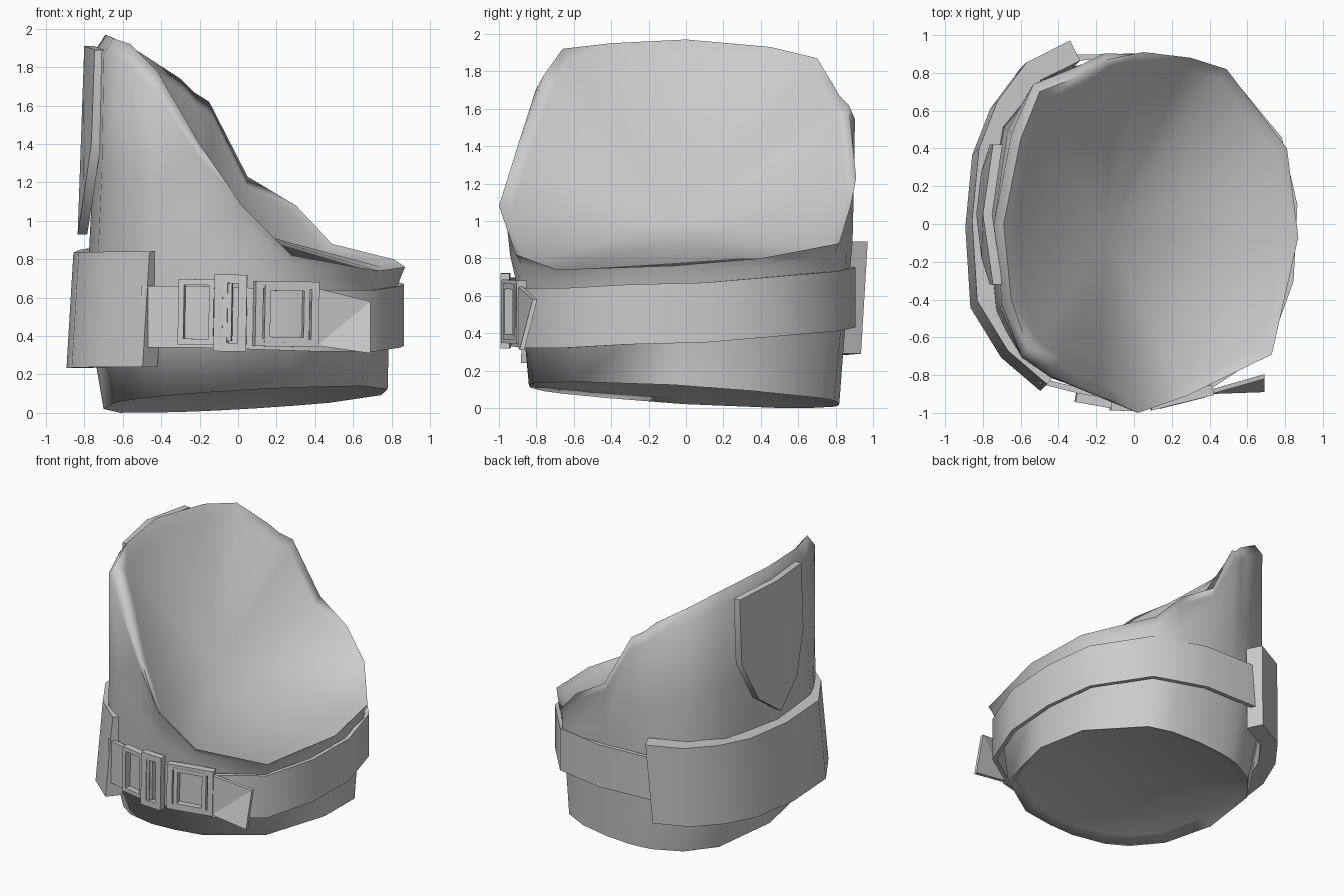
import bpy, bmesh
from math import radians, sin, cos, atan2, pi
from mathutils import Vector, Matrix

if "Cube" in bpy.data.objects:
    bpy.data.objects.remove(bpy.data.objects["Cube"])


def make(name, verts, faces, smooth=35):
    me = bpy.data.meshes.new(name)
    bm = bmesh.new()
    vs = [bm.verts.new(v) for v in verts]
    for f in faces:
        bm.faces.new([vs[i] for i in f])
    bmesh.ops.recalc_face_normals(bm, faces=bm.faces)
    bm.to_mesh(me)
    bm.free()
    ob = bpy.data.objects.new(name, me)
    bpy.context.collection.objects.link(ob)
    if smooth:
        bpy.ops.object.select_all(action='DESELECT')
        bpy.context.view_layer.objects.active = ob
        ob.select_set(True)
        bpy.ops.object.shade_smooth_by_angle(angle=radians(smooth))
    return ob


def oval(t, a, b, cx, cy, z, n=2.5):
    # point of a superellipse in the direction t
    c, s = cos(t), sin(t)
    r = (abs(c / a) ** n + abs(s / b) ** n) ** (-1 / n)
    return Vector((cx + r * c, cy + r * s, z))


# Cup body: slanted rolled rim, tapering wall, dished inside and underside
rim = [(.87, -.07, .76), (.81, .4, .80), (.49, .82, .88), (.3, .88, 1.08), (.05, .91, 1.23),
       (-.15, .87, 1.62), (-.23, .82, 1.67), (-.3, .78, 1.74), (-.5, .70, 1.87), (-.6, .45, 1.93),
       (-.69, 0, 1.97), (-.65, -.4, 1.95), (-.56, -.66, 1.92), (-.42, -.76, 1.78),
       (-.2, -.9, 1.4), (.02, -1.0, 1.08), (.28, -.91, .82), (.73, -.69, .74)]
rim = [Vector(p) for p in rim]
ang = [atan2(p.y, p.x) for p in rim]
floor_in = [oval(t, .66, .75, .04, -.01, .1 + .06 * cos(t + pi / 4)) for t in ang]
bottom = [oval(t, .74, .83, .04, -.01, .07 + .07 * cos(t + pi / 4)) for t in ang]
middle = [oval(t, .79, .87, 0, -.01, .55, 2.8) for t in ang]
half, under, inner = [], [], []
for m, r in zip(middle, rim):
    tall = max(0, min(1, (r.z - 1.1) / .6))
    p = m.lerp(r, .5)
    half.append(Vector((p.x * (1 + .02 * tall), p.y * (1 + .03 * tall), p.z)))
    p = m.lerp(r, .9)
    k = .985 + .075 * tall
    under.append(Vector((p.x * k, p.y * (k - .01), r.z - .05 - .03 * tall)))
    inner.append(Vector((r.x * (.92 - .02 * tall), r.y * .94, r.z - .04 - .04 * tall)))
rings = [floor_in, bottom, middle, half, under, rim, inner]
n = len(rim)
verts = [v for ring in rings for v in ring] + [(0, 0, .17), (-.15, -.07, 1.0)]
faces = []
for k in range(len(rings) - 1):
    for i in range(n):
        j = (i + 1) % n
        faces.append((k * n + i, k * n + j, (k + 1) * n + j, (k + 1) * n + i))
lo, hi = len(verts) - 2, len(verts) - 1
top = (len(rings) - 1) * n
for i in range(n):
    j = (i + 1) % n
    faces += [(i, j, lo), (top + i, top + j, hi)]
make("cup_body", verts, faces, 100)


def band(name, path, height, thick, lean=0):
    # upright strip along a path of (x, y, mid height); leans towards +x +y
    pts = [Vector(p) for p in path]
    vs, fs = [], []
    for i, p in enumerate(pts):
        d = pts[min(i + 1, len(pts) - 1)] - pts[max(i - 1, 0)]
        out = Vector((d.y, -d.x, 0)).normalized()
        if out.dot(Vector((p.x, p.y, 0))) < 0:
            out = -out
        for o, s in ((1, -1), (1, 1), (-1, 1), (-1, -1)):
            vs.append(p + out * o * thick / 2 + Vector((s * lean, s * lean, s * height / 2)))
        if i:
            a = 4 * (i - 1)
            fs += [(a + k, a + (k + 1) % 4, a + 4 + (k + 1) % 4, a + 4 + k) for k in range(4)]
    e = len(vs) - 4
    fs += [(0, 1, 2, 3), (e, e + 1, e + 2, e + 3)]
    return make(name, vs, fs, 50)


# Belt around the front, and the wide pad around the back
band("belt", [(-.5, -.83, .5), (-.2, -.905, .5), (.1, -.92, .49), (.4, -.86, .48), (.7, -.66, .48),
              (.83, -.3, .5), (.85, .1, .51), (.77, .45, .54), (.49, .79, .57), (.1, .89, .59),
              (-.35, .88, .6)], .32, .03)
band("back_pad", [(-.44, -.82, .54), (-.64, -.65, .54), (-.79, -.41, .535), (-.815, 0, .535),
                  (-.78, .37, .55), (-.69, .6, .565), (-.55, .79, .58), (-.33, .9, .59)],
     .6, .12, .018)

# Shield plate on the back wall
outline = [(-.32, 1.89), (.05, 1.91), (.42, 1.89), (.42, 1.4), (.28, 1.1),
           (.05, .93), (-.18, 1.1), (-.32, 1.4)]
vs = []
for off in (0, .05):
    for y, z in outline:
        vs.append((-.835 + .035 * (z - .93) + .4 * (y - .05) ** 2 + off, y, z))
m = len(outline)
fs = [(i, (i + 1) % m, m + (i + 1) % m, m + i) for i in range(m)]
for o in (0, m):
    fs += [tuple(o + i for i in (0, 1, 5, 6, 7)), tuple(o + i for i in (1, 2, 3, 4, 5))]
make("shield_plate", vs, fs, 30)


def frame(name, loc, w, h, bar, depth, turn, tilt=0):
    # rectangular buckle frame turned about z and tilted in its own plane
    mat = (Matrix.Translation(loc) @ Matrix.Rotation(radians(turn), 4, 'Z')
           @ Matrix.Rotation(radians(tilt), 4, 'Y'))
    vs = []
    for y in (-depth / 2, depth / 2):
        for g in (0, bar):
            for sx, sz in ((-1, -1), (1, -1), (1, 1), (-1, 1)):
                vs.append(mat @ Vector((sx * (w / 2 - g), y, sz * (h / 2 - g))))
    fs = []
    for k in range(4):
        j = (k + 1) % 4
        fs += [(k, j, 4 + j, 4 + k), (8 + k, 8 + j, 12 + j, 12 + k),
               (k, j, 8 + j, 8 + k), (4 + k, 4 + j, 12 + j, 12 + k)]
    return make(name, vs, fs, 0)


# Buckles on the front of the belt
frame("left_buckle", (-.18, -.94, .525), .26, .34, .03, .05, -10, 1)
frame("left_buckle_bar", (-.09, -.955, .525), .12, .3, .025, .04, -8, 1)
frame("middle_buckle", (-.04, -.965, .52), .17, .4, .045, .05, -2, 1)
frame("right_buckle", (.25, -.92, .515), .34, .34, .04, .055, 14, 1)
frame("right_buckle_clip", (.25, -.925, .515), .24, .3, .03, .05, 14, 1)

# Loose end of the strap, twisted outward
vs = []
for dy in (0, .025):
    vs += [(.41, -.9 + dy, .35), (.41, -.9 + dy, .65), (.69, -.82 + dy, .58), (.69, -.89 + dy, .31)]
fs = [(k, (k + 1) % 4, 4 + (k + 1) % 4, 4 + k) for k in range(4)]
fs += [(0, 1, 2), (0, 2, 3), (4, 5, 6), (4, 6, 7)]
make("strap_end", vs, fs, 0)
